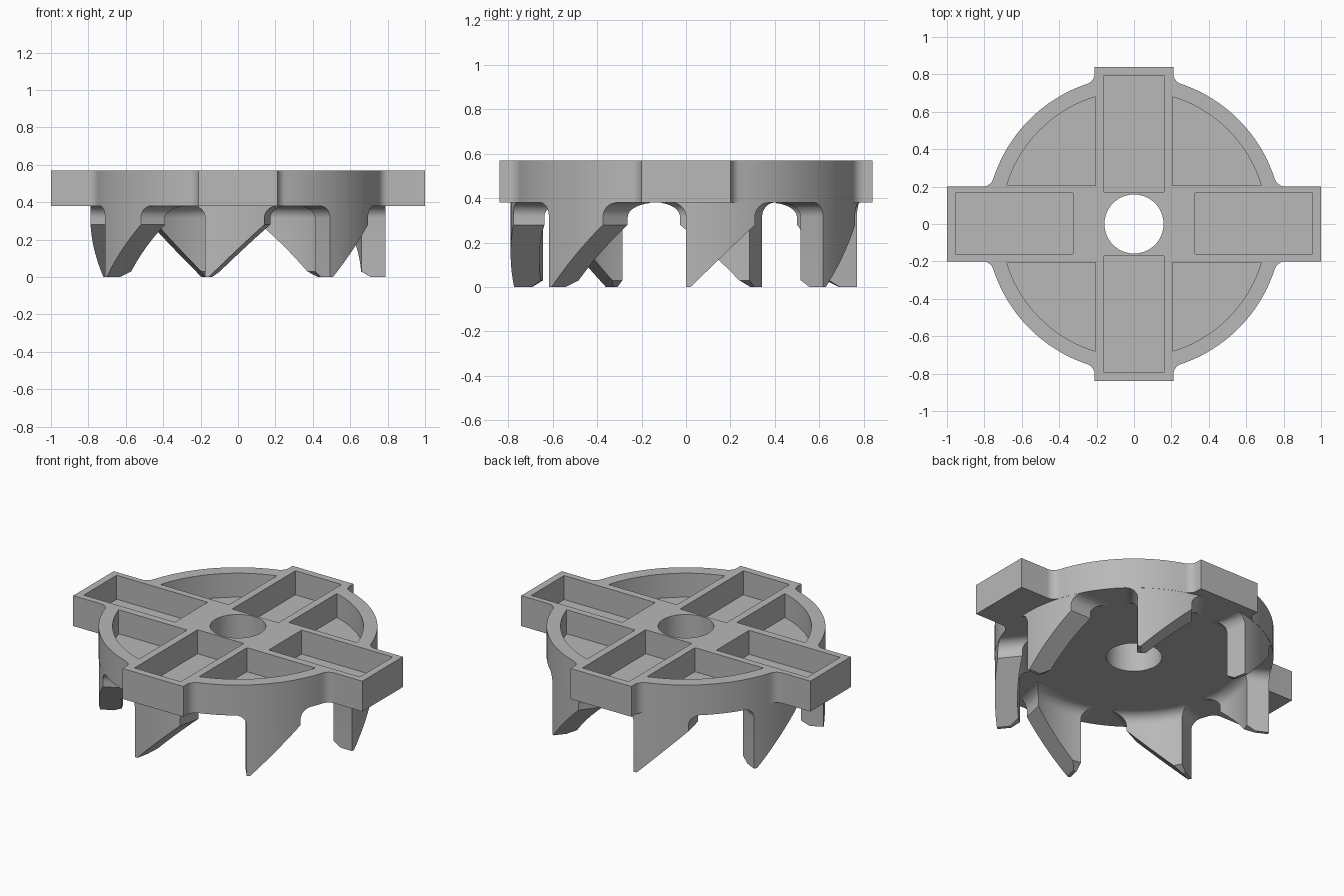
import bpy, bmesh
from math import sin, cos, pi, sqrt, atan2, radians

cube = bpy.data.objects.get("Cube")
if cube:
    bpy.data.objects.remove(cube, do_unlink=True)

BOTTOM, FLOOR, TOP = 0.38, 0.42, 0.57
R = 0.79           # disc and tooth outer radius
TEETH = 7

grey = bpy.data.materials.new("plain grey")
grey.use_nodes = True
grey.diffuse_color = (0.48, 0.48, 0.48, 1)
grey.node_tree.nodes["Principled BSDF"].inputs["Base Color"].default_value = (0.48, 0.48, 0.48, 1)


def arc(cx, cy, r, a0, a1, n):
    return [(cx + r * cos(a0 + (a1 - a0) * i / n), cy + r * sin(a0 + (a1 - a0) * i / n))
            for i in range(n + 1)]


def make_object(name, bm):
    bmesh.ops.recalc_face_normals(bm, faces=bm.faces)
    mesh = bpy.data.meshes.new(name)
    bm.to_mesh(mesh)
    bm.free()
    mesh.materials.append(grey)
    obj = bpy.data.objects.new(name, mesh)
    bpy.context.collection.objects.link(obj)
    return obj


def prism(name, coords, direction):
    """Extrude a flat outline along a direction."""
    bm = bmesh.new()
    face = bm.faces.new([bm.verts.new(c) for c in coords])
    result = bmesh.ops.extrude_face_region(bm, geom=[face])
    moved = [g for g in result["geom"] if isinstance(g, bmesh.types.BMVert)]
    bmesh.ops.translate(bm, vec=direction, verts=moved)
    return make_object(name, bm)


def flat_prism(name, pts, z0, z1):
    return prism(name, [(x, y, z0) for x, y in pts], (0, 0, z1 - z0))


def boolean(target, tool, operation):
    mod = target.modifiers.new("cut", "BOOLEAN")
    mod.operation, mod.solver, mod.object = operation, "EXACT", tool
    graph = bpy.context.evaluated_depsgraph_get()
    mesh = bpy.data.meshes.new_from_object(target.evaluated_get(graph))
    target.modifiers.clear()
    target.data = mesh
    bpy.data.objects.remove(tool, do_unlink=True)


def smooth(obj):
    bpy.ops.object.select_all(action="DESELECT")
    obj.select_set(True)
    bpy.context.view_layer.objects.active = obj
    bpy.ops.object.shade_smooth_by_angle(angle=radians(25))


# Plate outline: disc with four arms, filleted where they meet
def quadrant(arm_x, half_x, arm_y, half_y, fillet=0.06):
    dx = sqrt((R + fillet) ** 2 - (half_x + fillet) ** 2)
    dy = sqrt((R + fillet) ** 2 - (half_y + fillet) ** 2)
    a = atan2(half_x + fillet, dx)
    b = atan2(dy, half_y + fillet)
    pts = [(arm_x, half_x)]
    pts += arc(dx, half_x + fillet, fillet, -pi / 2, -pi + a, 8)
    pts += arc(0, 0, R, a, b, 28)[1:-1]
    pts += arc(half_y + fillet, dy, fillet, b - pi, -pi, 8)
    return pts + [(half_y, arm_y)]


corner = quadrant(1.0, 0.2, 0.84, 0.21)
outline = corner + [(-x, y) for x, y in reversed(corner)]
outline += [(-x, -y) for x, y in corner] + [(x, -y) for x, y in reversed(corner)]
plate = flat_prism("plate", outline, BOTTOM, TOP)

# Centre hole
hole = flat_prism("hole_cutter", arc(0, 0, 0.158, 0, 2 * pi, 64)[:-1], 0, 1)
boolean(plate, hole, "DIFFERENCE")

# Pockets in the arms and in the four quarters
start = atan2(0.207, 0.68)
quarter = [(0.207, 0.207)] + arc(0, 0, 0.711, start, pi / 2 - start, 24)
arm_x = [(0.325, -0.16), (0.955, -0.16), (0.955, 0.165), (0.325, 0.165)]
arm_y = [(-0.16, 0.17), (0.16, 0.17), (0.16, 0.795), (-0.16, 0.795)]
pockets = [[(s * x, t * y) for x, y in quarter] for s in (1, -1) for t in (1, -1)]
for s in (1, -1):
    pockets += [[(s * x, y) for x, y in arm_x], [(x, s * y) for x, y in arm_y]]
for pts in pockets:
    boolean(plate, flat_prism("pocket_cutter", pts, FLOOR, 1), "DIFFERENCE")
smooth(plate)

# Tooth: ring section swept round, trimmed to a sawtooth side profile
f = 0.065
r_in = 0.66
top = BOTTOM + 0.015
section = [(r_in - f, top)]
section += arc(r_in - f, BOTTOM - f, f, pi / 2, 0, 8)
section += [(r_in, 0.03), (r_in + 0.05, 0), (R - 0.001, 0), (R - 0.001, top)]
bm = bmesh.new()
rings = []
for i in range(41):
    a = radians(-15 + 1.5 * i)
    rings.append([bm.verts.new((r * cos(a), r * sin(a), z)) for r, z in section])
n = len(section)
for p, q in zip(rings, rings[1:]):
    for j in range(n):
        k = (j + 1) % n
        bm.faces.new((p[j], p[k], q[k], q[j]))
bm.faces.new(rings[0])
bm.faces.new(rings[-1])
tooth = make_object("tooth_1", bm)

length = 0.31
side = [(-f, 0.5)] + arc(-f, BOTTOM - f, f, pi / 2, 0, 8)
side += [(0, -0.1), (0.02, -0.1), (0.02, 0), (length, 0.28)]
side += arc(length + f, BOTTOM - f, f, pi, pi / 2, 8) + [(length + f, 0.5)]
trim = prism("tooth_trim", [(0.5, y, z) for y, z in side], (0.5, 0, 0))
boolean(tooth, trim, "INTERSECT")
smooth(tooth)

# Repeat the tooth round the rim
for i in range(1, TEETH):
    copy = tooth.copy()
    copy.name = f"tooth_{i + 1}"
    copy.rotation_euler.z = 2 * pi * i / TEETH
    bpy.context.collection.objects.link(copy)
